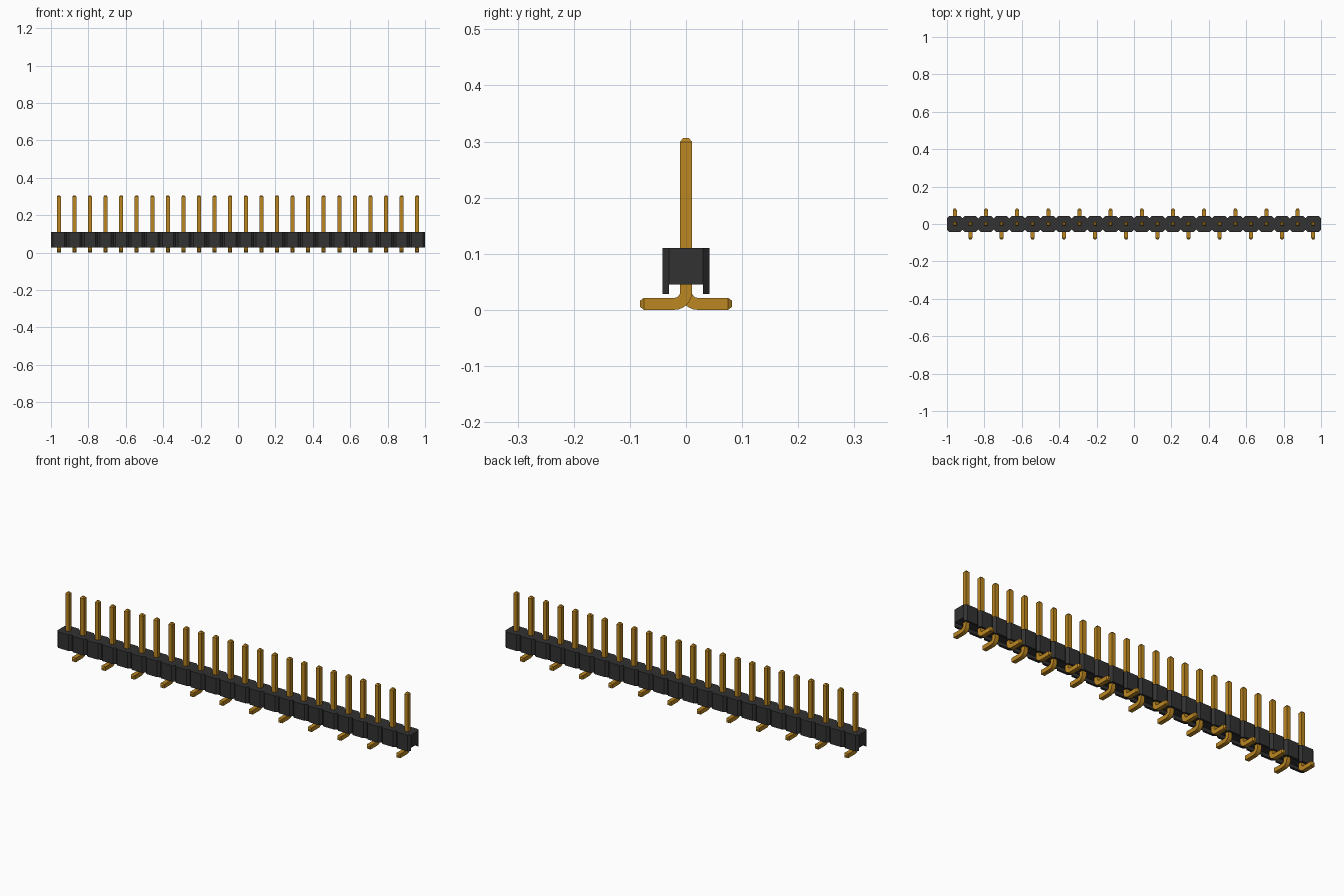
import bpy, bmesh, math
from mathutils import Vector

COUNT = 24
PITCH = 2 / COUNT

cube = bpy.data.objects.get("Cube")
if cube:
    bpy.data.objects.remove(cube)


def material(name, color):
    m = bpy.data.materials.new(name)
    m.use_nodes = True
    m.diffuse_color = (*color, 1)
    m.node_tree.nodes["Principled BSDF"].inputs["Base Color"].default_value = (*color, 1)
    return m


def finish(bm, name, mat):
    bmesh.ops.recalc_face_normals(bm, faces=bm.faces)
    mesh = bpy.data.meshes.new(name)
    bm.to_mesh(mesh)
    bm.free()
    mesh.materials.append(mat)
    return mesh


def housing_mesh(mat):
    """Octagonal block with a channel underneath between two skirts."""
    half, chamfer, inner, outer = PITCH / 2, 0.012, 0.03, 0.042
    floor, top, skirt = 0.045, 0.11, 0.028
    bm = bmesh.new()
    rows = []
    for y, x in ((-outer, half - chamfer), (-inner, half),
                 (inner, half), (outer, half - chamfer)):
        rows.append([bm.verts.new((s * x, y, floor)) for s in (-1, 1)])
    faces = [bm.faces.new((a[0], a[1], b[1], b[0])) for a, b in zip(rows, rows[1:])]
    # raise the block, keeping its underside
    up = bmesh.ops.extrude_face_region(bm, geom=faces, use_keep_orig=True)
    bmesh.ops.translate(bm, vec=(0, 0, top - floor),
                        verts=[v for v in up["geom"] if isinstance(v, bmesh.types.BMVert)])
    # drop the skirts
    down = bmesh.ops.extrude_discrete_faces(bm, faces=[faces[0], faces[2]])
    for f in down["faces"]:
        bmesh.ops.translate(bm, vec=(0, 0, skirt - floor), verts=f.verts)
    return finish(bm, "housing_segment", mat)


def pin_mesh(mat):
    """Square wire swept down, round the bend and out along the foot."""
    r, bend, tip = 0.0107, 0.0207, 0.0055
    top, reach = 0.306, 0.082
    # stations: y, z, direction angle (0 = down, 90 = outward), half width
    stations = [(0, top, 0, tip), (0, top - 0.007, 0, r)]
    for i in range(7):
        a = math.radians(15 * i)
        stations.append((bend * (1 - math.cos(a)), r + bend * (1 - math.sin(a)), a, r))
    stations += [(reach - 0.007, r, math.pi / 2, r), (reach, r, math.pi / 2, tip)]
    bm = bmesh.new()
    rings = []
    for y, z, a, h in stations:
        side = Vector((0, math.cos(a), math.sin(a)))
        rings.append([bm.verts.new(Vector((sx * h, y, z)) + side * sy * h)
                      for sx, sy in ((-1, -1), (1, -1), (1, 1), (-1, 1))])
    for a, b in zip(rings, rings[1:]):
        for i in range(4):
            j = (i + 1) % 4
            bm.faces.new((a[i], a[j], b[j], b[i]))
    bm.faces.new(rings[0])
    bm.faces.new(rings[-1])
    return finish(bm, "contact_pin", mat)


black = material("black plastic", (0.032, 0.032, 0.032))
gold = material("gold metal", (0.5, 0.24, 0.015))
housing, pin = housing_mesh(black), pin_mesh(gold)

# Row of segments, with feet pointing alternately back and front
for i in range(COUNT):
    x = (i + 0.5) * PITCH - 1
    for mesh, turn in ((housing, 0), (pin, math.pi * (i % 2))):
        ob = bpy.data.objects.new(f"{mesh.name}_{i + 1}", mesh)
        ob.location.x = x
        ob.rotation_euler.z = turn
        bpy.context.collection.objects.link(ob)
